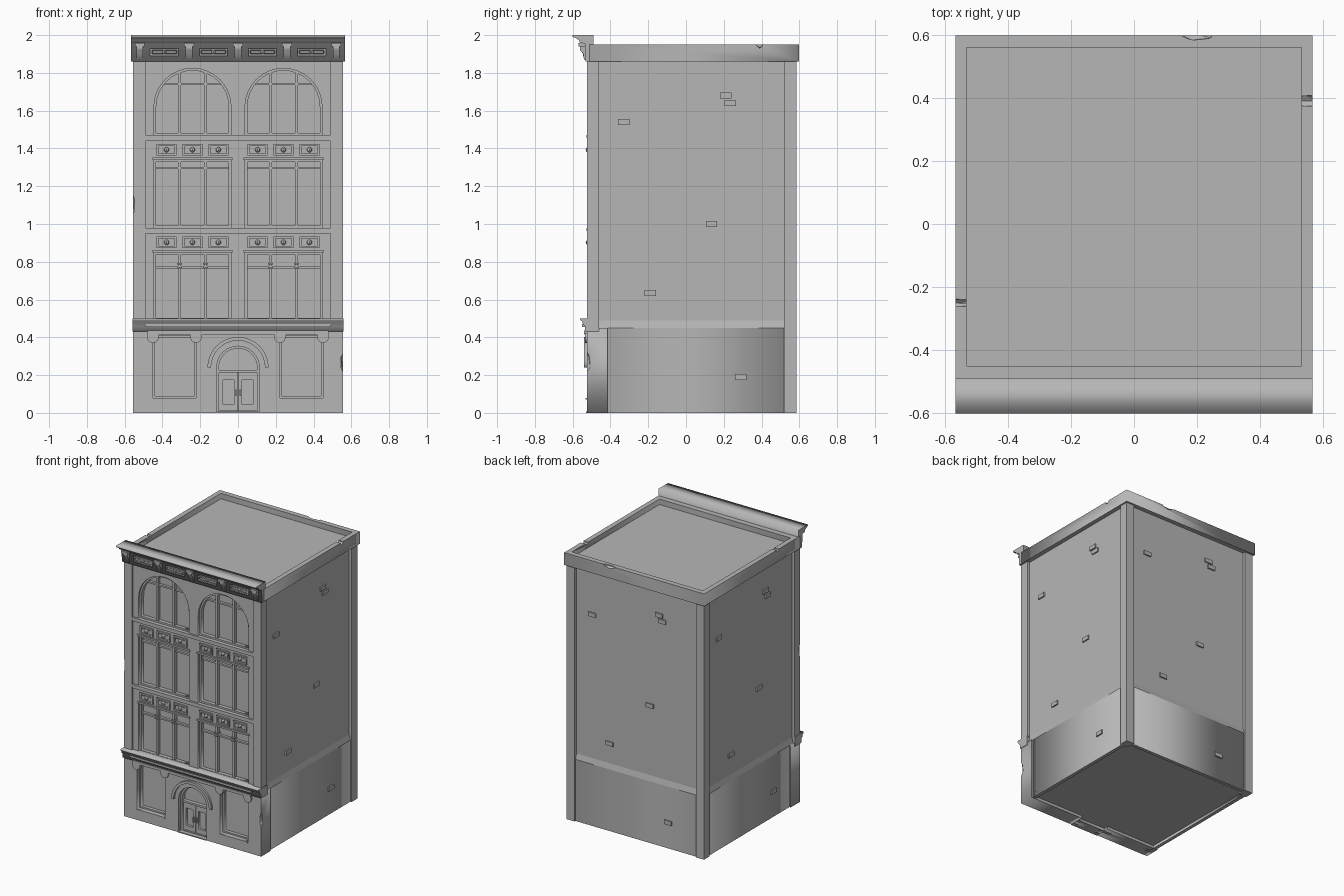
import bpy, bmesh, math
from mathutils import Matrix

if "Cube" in bpy.data.objects:
    bpy.data.objects.remove(bpy.data.objects["Cube"])

stone = bpy.data.materials.new("grey_stone")
stone.use_nodes = True
GREY = (0.47, 0.47, 0.47, 1)
stone.diffuse_color = GREY
stone.node_tree.nodes["Principled BSDF"].inputs["Base Color"].default_value = GREY


def add(name, mesh):
    mesh.materials.clear()
    mesh.materials.append(stone)
    ob = bpy.data.objects.new(name, mesh)
    bpy.context.scene.collection.objects.link(ob)
    return ob


def evaluated(ob):
    dg = bpy.context.evaluated_depsgraph_get()
    dg.update()
    return bpy.data.meshes.new_from_object(ob.evaluated_get(dg))


def box(name, x0, x1, y0, y1, z0, z1, taper=0):
    bm = bmesh.new()
    bmesh.ops.create_cube(bm, size=1)
    for v in bm.verts:
        t = taper if v.co.z > 0 else 0
        v.co = (x1 - t if v.co.x > 0 else x0 + t,
                y1 - t if v.co.y > 0 else y0 + t,
                z1 if v.co.z > 0 else z0)
    me = bpy.data.meshes.new(name)
    bm.to_mesh(me)
    bm.free()
    return add(name, me)


def plate(name, loops, lo, hi, axis="y"):
    """Flat outline with holes, given thickness from lo to hi along an axis."""
    cu = bpy.data.curves.new(name, "CURVE")
    cu.dimensions, cu.fill_mode, cu.extrude = "2D", "BOTH", (hi - lo) / 2
    for loop in loops:
        sp = cu.splines.new("POLY")
        sp.points.add(len(loop) - 1)
        for p, (a, b) in zip(sp.points, loop):
            p.co = (a, b, 0, 1)
        sp.use_cyclic_u = True
    tmp = bpy.data.objects.new(name, cu)
    bpy.context.scene.collection.objects.link(tmp)
    me = evaluated(tmp)
    bpy.data.objects.remove(tmp)
    mid = (lo + hi) / 2
    for v in me.vertices:
        a, b, c = v.co
        v.co = {"x": (c + mid, a, b), "y": (a, mid - c, b), "z": (a, b, c + mid)}[axis]
    return add(name, me)


def rect(x0, x1, z0, z1, inset=0):
    i = inset
    return [(x0 + i, z0 + i), (x1 - i, z0 + i), (x1 - i, z1 - i), (x0 + i, z1 - i)]


def arc(cx, cz, r, n=16):
    """Half circle from left to right over the top."""
    return [(cx - r * math.cos(math.pi * k / n), cz + r * math.sin(math.pi * k / n))
            for k in range(n + 1)]


def arch(cx, hw, z0, spring, inset=0):
    r = hw - inset
    return [(cx - r, z0 + inset)] + arc(cx, spring, r) + [(cx + r, z0 + inset)]


def knob(name, x, y, z, r):
    bm = bmesh.new()
    bmesh.ops.create_uvsphere(bm, u_segments=8, v_segments=6, radius=r,
                              matrix=Matrix.Translation((x, y, z)))
    me = bpy.data.meshes.new(name)
    bm.to_mesh(me)
    bm.free()
    return add(name, me)


def chip(target, spots):
    """Knock wedge-shaped chips out of an edge."""
    for loc, size in spots:
        bm = bmesh.new()
        bmesh.ops.create_icosphere(bm, subdivisions=1, radius=1)
        for v in bm.verts:
            v.co = [c + s * q for c, s, q in zip(loc, size, v.co)]
        me = bpy.data.meshes.new("chip_cutter")
        bm.to_mesh(me)
        bm.free()
        cutter = add("chip_cutter", me)
        mod = target.modifiers.new("chip", "BOOLEAN")
        mod.operation, mod.solver, mod.object = "DIFFERENCE", "EXACT", cutter
        me = evaluated(target)
        target.modifiers.clear()
        target.data = me
        bpy.data.objects.remove(cutter)


# Body, side and back walls
W, FRONT, BACK = 0.555, -0.525, 0.585
box("wall_core", -0.535, 0.535, -0.47, 0.565, 0.02, 1.91)
plate("lower_wall", [rect(-0.545, 0.545, -0.47, 0.575), rect(-0.52, 0.52, -0.45, 0.55)], 0, 0.45, "z")
box("lower_wall_ledge", -0.545, 0.545, -0.47, 0.575, 0.45, 0.49, 0.01)
for s in (-1, 1):
    side = "left" if s > 0 else "right"
    xs = sorted((s * 0.49, s * W))
    box(f"back_corner_pillar_{side}", *xs, 0.52, BACK, 0, 1.87)
    pil = box(f"front_pilaster_{side}", *xs, FRONT, -0.46, 0.44, 1.87)
    if s < 0:
        chip(pil, [((-0.56, FRONT, 1.1), (0.013, 0.02, 0.07))])

# Loose bricks, same layout on three walls
bricks = [(0.18, 1.68), (0.205, 1.64), (-0.36, 1.54), (0.105, 1.0), (-0.22, 0.635), (0.26, 0.19)]
for a, z in bricks:
    d = 0.01 if z < 0.45 else 0
    zz = (z - 0.015, z + 0.015)
    box("brick_left", 0.52, 0.545 + d, a, a + 0.06, *zz)
    box("brick_back", -a - 0.03, -a + 0.03, 0.55, 0.575 + d, *zz)
    box("brick_right", -0.545 - d, -0.52, -a, 0.06 - a, *zz)

# Roof parapet with chipped edges
parapet = plate("roof_parapet", [rect(-0.566, 0.566, -0.51, 0.598), rect(-0.53, 0.53, -0.45, 0.56)],
                1.86, 1.95, "z")
chip(parapet, [((0.2, 0.6, 1.955), (0.06, 0.02, 0.025)), ((0.57, 0.39, 1.955), (0.1, 0.02, 0.025)),
               ((-0.57, -0.25, 1.955), (0.15, 0.015, 0.02))])

# Upper facade with two bays of window openings
BAY, HALF = 0.241, 0.204
floors = [(0.49, 0.85), (0.98, 1.34)]
holes = []
for cx in (-BAY, BAY):
    holes.append(arch(cx, HALF, 1.47, 1.62))
    holes += [rect(cx - HALF, cx + HALF, z0, z1) for z0, z1 in floors]
plate("upper_facade", [rect(-0.49, 0.49, 0.46, 1.87)] + holes, -0.512, -0.465)

for cx in (-BAY, BAY):
    # Window frames and glazing bars
    plate("arched_window_frame", [arch(cx, HALF, 1.47, 1.62), arch(cx, HALF, 1.47, 1.62, 0.012)],
          -0.498, -0.465)
    box("arched_window_transom", cx - 0.165, cx + 0.165, -0.488, -0.465, 1.735, 1.747)
    for z0, z1 in floors:
        plate("window_frame", [rect(cx - HALF, cx + HALF, z0, z1),
                               rect(cx - HALF, cx + HALF, z0, z1, 0.012)], -0.498, -0.465)
        tz = z1 - 0.05 if z0 > 0.9 else z1 - 0.085
        box("window_transom", cx - HALF, cx + HALF, -0.488, -0.465, tz, tz + 0.012)
        box("window_head", cx - HALF - 0.008, cx + HALF + 0.008, -0.52, -0.5, z1, z1 + 0.012)
    for s in (-1, 1):
        x = cx + s * HALF / 3
        for z0, z1 in floors + [(1.47, 1.812)]:
            box("window_mullion", x - 0.008, x + 0.008, -0.495, -0.465, z0, z1)
        for z in (0.765, 0.785):
            box("mullion_collar", x - 0.013, x + 0.013, -0.503, -0.465, z, z + 0.008)
    # Raised panels with round bosses between floors
    for z in (0.903, 1.393):
        for k in (-1, 0, 1):
            x = cx + k * 0.137
            r = (x - 0.053, x + 0.053, z - 0.03, z + 0.03)
            plate("spandrel_panel", [rect(*r), rect(*r, 0.011)], -0.522, -0.51)
            plate("spandrel_field", [rect(*r, 0.017)], -0.517, -0.51)
            knob("spandrel_boss", x, -0.517, z, 0.014)

# Sill courses
for z in (0.95, 1.44):
    box("sill_course", -0.49, 0.49, -0.52, -0.5, z, z + 0.014)
    box("sill_course_top", -0.49, 0.49, -0.526, -0.5, z + 0.014, z + 0.03)

# Ground floor front with shop windows and arched door
DR, DZ = 0.113, 0.24
outline = [(-W, 0), (-DR, 0)] + arc(0, DZ, DR) + [(DR, 0), (W, 0), (W, 0.45), (-W, 0.45)]
shops = [rect(-0.45, -0.222, 0.08, 0.41), rect(0.222, 0.45, 0.08, 0.41)]
ground = plate("ground_floor_front", [outline] + shops, FRONT, -0.415)
chip(ground, [((W + 0.003, FRONT, 0.27), (0.016, 0.02, 0.06))])
for s in (-1, 1):
    x0, x1 = sorted((s * 0.222, s * 0.45))
    plate("shop_window_frame", [rect(x0, x1, 0.08, 0.41), rect(x0, x1, 0.08, 0.41, 0.01)], -0.495, -0.465)
    box("shop_sill", x0, x1, -0.531, -0.5, 0.07, 0.08)
    for x in (x0, x1):
        plate("shop_capital", [[(x - 0.032, 0.42)] + [(px, 0.8 - pz) for px, pz in arc(x, 0.4, 0.03, 8)]
                               + [(x + 0.032, 0.42)]], -0.535, -0.47)

# Door
plate("door_hood", [arc(0, DZ, 0.162) + arc(0, DZ, 0.143)[::-1]], -0.54, -0.51)
plate("door_frame", [arch(0, DR, 0, DZ), arch(0, DR, 0, DZ, 0.012)], -0.5, -0.46)
box("door_transom", -DR, DR, -0.497, -0.46, 0.213, 0.227)
for s in (-1, 1):
    x0, x1 = sorted((s * 0.002, s * 0.1))
    plate("door_leaf", [rect(x0, x1, 0.005, 0.213), rect(x0, x1, 0.025, 0.193, 0.02)], -0.488, -0.46)
    box("door_handle", s * 0.011 - 0.004, s * 0.011 + 0.004, -0.502, -0.48, 0.09, 0.125)
box("door_step", -DR, DR, -0.53, -0.46, 0, 0.008)

# Storefront cornice
plate("storefront_cornice", [[(-0.46, 0.43), (-0.533, 0.43), (-0.535, 0.46), (-0.545, 0.468),
                              (-0.55, 0.485), (-0.56, 0.492), (-0.56, 0.5), (-0.46, 0.5)]],
      -0.559, 0.559, "x")
box("storefront_fascia", -0.48, 0.48, -0.54, -0.5, 0.415, 0.435)
box("storefront_band", -0.49, 0.49, -0.55, -0.5, 0.455, 0.47)

# Top cornice with brackets and frieze panels
plate("top_cornice", [[(-0.49, 1.86), (-0.533, 1.86), (-0.535, 1.955), (-0.562, 1.96), (-0.568, 1.975),
                       (-0.585, 1.985), (-0.6, 1.99), (-0.6, 2.0), (-0.49, 2.0)]], -0.566, 0.566, "x")
for k in range(-2, 3):
    x = k * 0.26
    profile = [(-0.52, 1.865), (-0.54, 1.87), (-0.545, 1.905), (-0.56, 1.92), (-0.565, 1.957), (-0.52, 1.957)]
    plate("cornice_bracket", [profile], x - 0.018, x + 0.018, "x")
    box("bracket_cap", x - 0.026, x + 0.026, -0.569, -0.52, 1.94, 1.957)
    if k < 2:
        c = x + 0.13
        r = (c - 0.075, c + 0.075, 1.89, 1.93)
        plate("frieze_panel", [rect(*r), rect(*r, 0.009)], -0.545, -0.53)
        plate("frieze_field", [rect(*r, 0.014)], -0.54, -0.53)
        knob("frieze_boss", c, -0.54, 1.91, 0.011)
